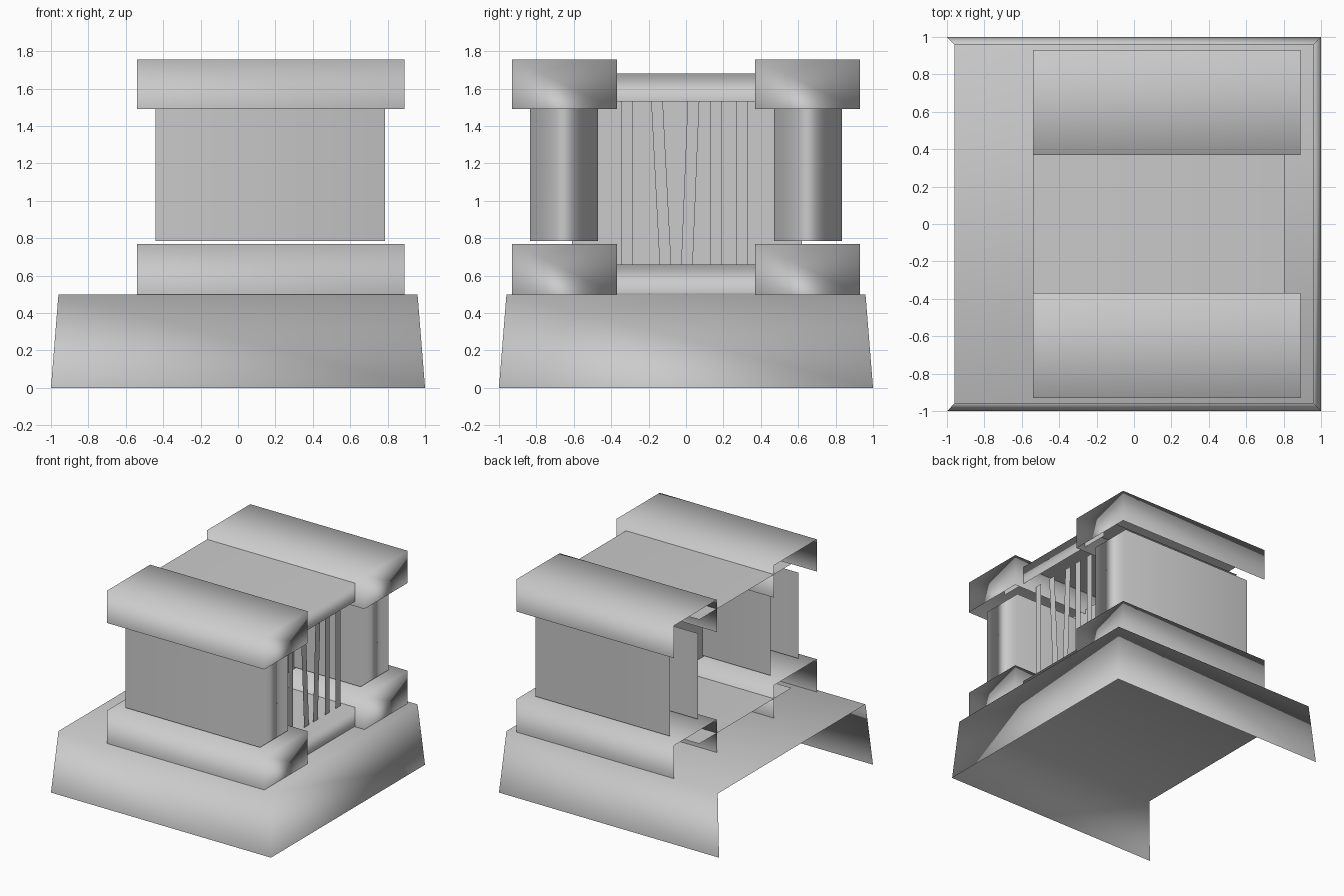
import bpy, bmesh
from mathutils import Vector

cube = bpy.data.objects.get("Cube")
if cube:
    bpy.data.objects.remove(cube, do_unlink=True)

stone = bpy.data.materials.new("plain_grey")
stone.use_nodes = True
stone.diffuse_color = (0.6, 0.6, 0.6, 1)
stone.node_tree.nodes["Principled BSDF"].inputs["Base Color"].default_value = (0.6, 0.6, 0.6, 1)


def finish(name, bm):
    """Turn a bmesh into a softly shaded object."""
    mesh = bpy.data.meshes.new(name)
    for f in bm.faces:
        f.smooth = True
    bm.to_mesh(mesh)
    bm.free()
    mesh.materials.append(stone)
    obj = bpy.data.objects.new(name, mesh)
    bpy.context.scene.collection.objects.link(obj)
    mod = obj.modifiers.new("area_normals", 'WEIGHTED_NORMAL')
    mod.mode = 'FACE_AREA'
    return obj


def shell(name, x, y, z, open_sides, taper=0.0):
    """Box shell whose sides facing the open directions are left out."""
    bm = bmesh.new()
    bmesh.ops.create_cube(bm, size=1)
    gone = [f for f in bm.faces
            if any(f.normal.dot(Vector(d)) > 0.9 for d in open_sides)]
    for v in bm.verts:
        inset = taper if v.co.z > 0 else 0
        v.co = [(lo + inset) if c < 0 else (hi - inset if axis < 2 else hi)
                for axis, (c, (lo, hi)) in enumerate(zip(v.co, (x, y, z)))]
        if not v.co.z > z[0] + 1e-5:
            v.co.z = z[0]
        else:
            v.co.z = z[1]
    bmesh.ops.delete(bm, geom=gone, context='FACES')
    return finish(name, bm)


def sheet(name, x, bottom, top, z):
    """Upright flat panel facing +x, with its own y range at each end."""
    bm = bmesh.new()
    corners = [(x, bottom[0], z[0]), (x, bottom[1], z[0]),
               (x, top[1], z[1]), (x, top[0], z[1])]
    bm.faces.new([bm.verts.new(c) for c in corners])
    return finish(name, bm)


BACK, DOWN, UP = (-1, 0, 0), (0, 0, -1), (0, 0, 1)
SIDES = [(0, -1, 0), (0, 1, 0)]

# Tapered plinth
shell("base", (-1, 1), (-1, 1), (0, 0.5), [BACK, DOWN], taper=0.04)

# Flanking blocks: footing, shaft and cap on each side
for side, s in (("right", -1), ("left", 1)):
    wide = sorted((s * 0.37, s * 0.93))
    narrow = sorted((s * 0.47, s * 0.835))
    shell(side + "_footing", (-0.54, 0.89), wide, (0.5, 0.77), [BACK, DOWN])
    shell(side + "_shaft", (-0.44, 0.785), narrow, (0.785, 1.49), [BACK, DOWN, UP])
    shell(side + "_cap", (-0.54, 0.89), wide, (1.49, 1.755), [BACK, DOWN])

# Middle floor and roof
for name, z in (("middle_floor", (0.505, 0.66)), ("middle_roof", (1.53, 1.68))):
    shell(name, (-0.54, 0.805), (-0.6, 0.6), z, [BACK, DOWN] + SIDES)

# Wall behind the bars
sheet("inner_wall", 0.18, (-0.61, 0.62), (-0.61, 0.62), (0.66, 1.53))

# Bars, two of them leaning: centre at the bottom and at the top
for i, (low, high) in enumerate([(-0.315, -0.315), (-0.11, -0.155),
                                 (0.005, 0.04), (0.158, 0.158), (0.3, 0.3)]):
    half = 0.031
    sheet("bar_%d" % (i + 1), 0.7, (low - half, low + half),
          (high - half, high + half), (0.66, 1.53))
